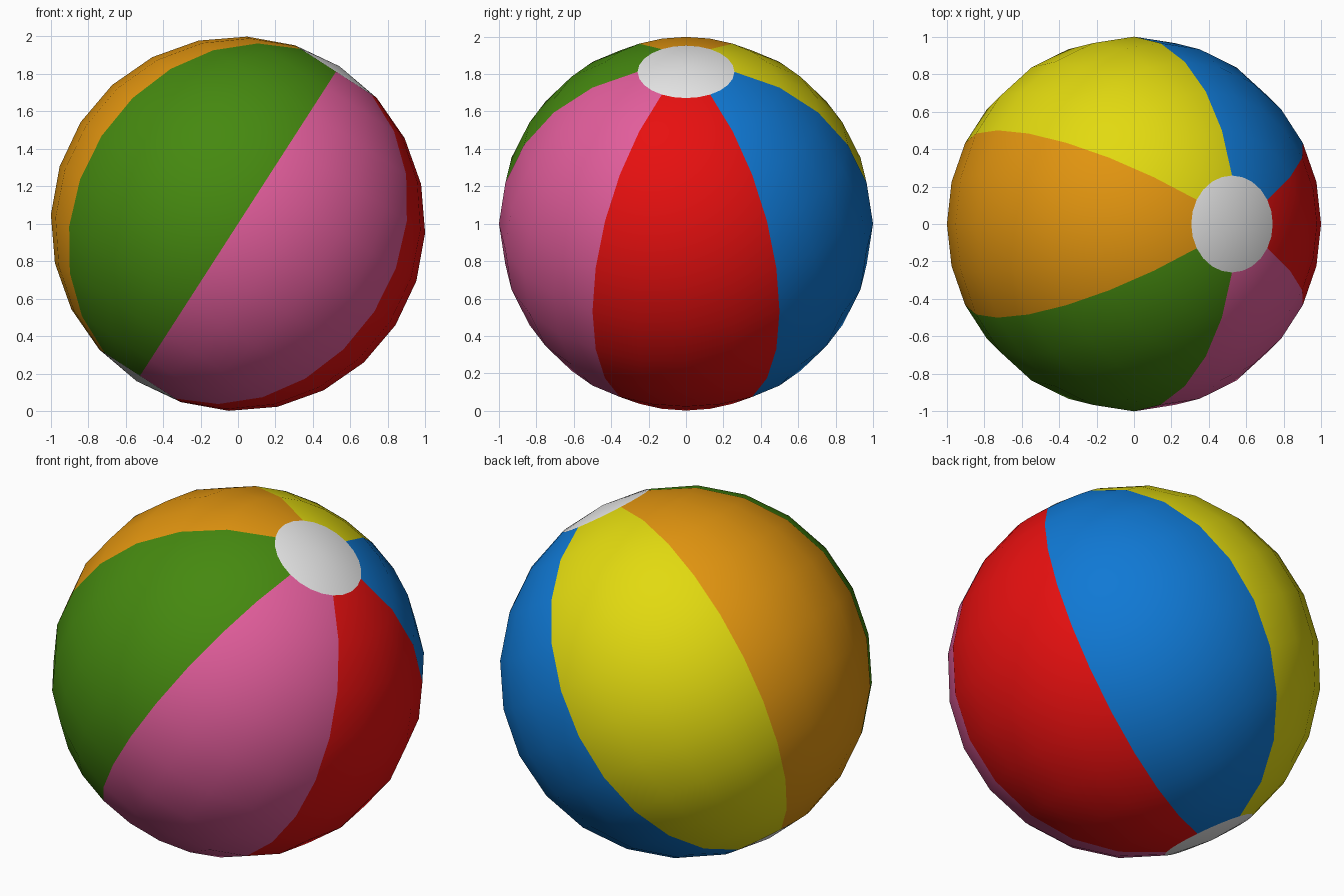
import bpy, bmesh, math
from mathutils import Matrix

if "Cube" in bpy.data.objects:
    bpy.data.objects.remove(bpy.data.objects["Cube"])

SEGMENTS, RINGS = 24, 12
TILT = math.radians(32.8)

# Panel colours in order around the axis, starting at +x, then the end caps
COLOURS = [
    ("red", (0.80, 0.005, 0.005)),
    ("blue", (0.005, 0.19, 0.66)),
    ("yellow", (0.76, 0.70, 0.005)),
    ("orange", (0.76, 0.30, 0.005)),
    ("green", (0.06, 0.25, 0.005)),
    ("pink", (0.76, 0.11, 0.33)),
    ("white", (0.80, 0.80, 0.80)),
]

mesh = bpy.data.meshes.new("beach_ball")
ball = bpy.data.objects.new("beach_ball", mesh)
bpy.context.collection.objects.link(ball)
for name, rgb in COLOURS:
    mat = bpy.data.materials.new(name)
    mat.diffuse_color = (*rgb, 1)
    mat.use_nodes = True
    mat.node_tree.nodes["Principled BSDF"].inputs["Base Color"].default_value = mat.diffuse_color
    mesh.materials.append(mat)

# Ball: smooth sphere with six 60 degree panels and a round cap at each pole
bm = bmesh.new()
bmesh.ops.create_uvsphere(bm, u_segments=SEGMENTS, v_segments=RINGS, radius=1)
for f in bm.faces:
    c = f.calc_center_median()
    f.smooth = True
    if len(f.verts) == 3:
        f.material_index = 6
    else:
        angle = math.degrees(math.atan2(c.y, c.x))
        f.material_index = int(((angle + 30) % 360) // 60)

# Lean the axis towards +x and rest the ball on the ground
bm.transform(Matrix.Translation((0, 0, 1)) @ Matrix.Rotation(TILT, 4, 'Y'))
bm.to_mesh(mesh)
bm.free()
